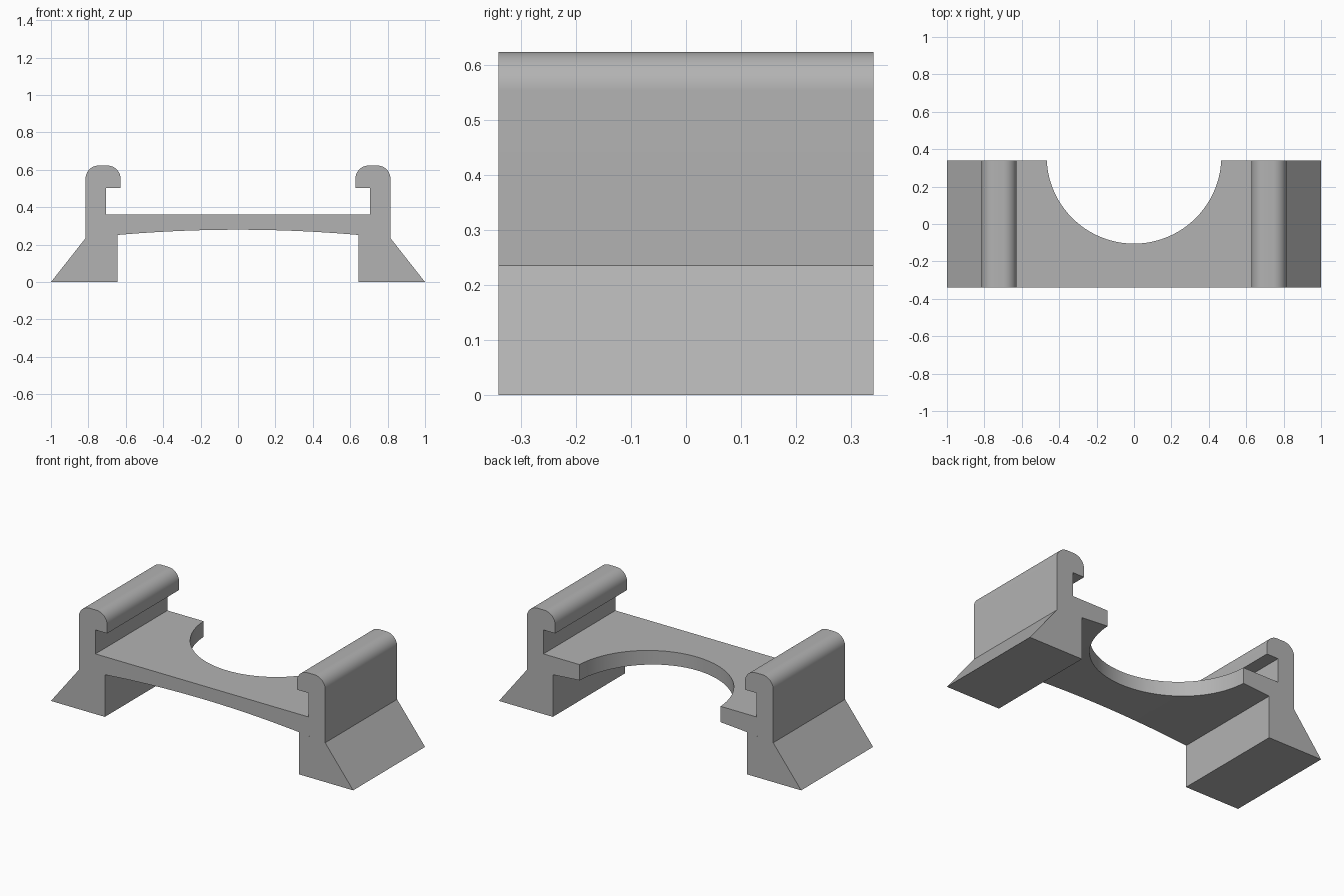
import bpy, bmesh, math

cube = bpy.data.objects.get("Cube")
if cube:
    bpy.data.objects.remove(cube, do_unlink=True)

HALF_DEPTH = 0.34
WALL, LIP, SLOT = 0.815, 0.628, 0.705      # outer wall, lip edge, slot wall (x)
DECK, LIP_Z, TOP = 0.36, 0.503, 0.623      # heights
FOOT_IN = 0.643
ROUND = 0.07

grey = bpy.data.materials.new("plain grey")
colour = (0.45, 0.45, 0.45, 1)
grey.use_nodes = True
grey.diffuse_color = colour
grey.node_tree.nodes["Principled BSDF"].inputs["Base Color"].default_value = colour


def underside(x):
    """Height of the shallow arch below the deck."""
    return 0.28 - 0.045 * (x / WALL) ** 2


def arch(x0, x1, steps):
    xs = [x0 + (x1 - x0) * i / steps for i in range(steps + 1)]
    return [(x, underside(x)) for x in xs]


def corner(cx, cz, start, steps=12):
    """Quarter-circle rounding, turning counterclockwise from start degrees."""
    angles = [math.radians(start + 90 * i / steps) for i in range(steps + 1)]
    return [(cx + ROUND * math.cos(a), cz + ROUND * math.sin(a)) for a in angles]


def mirrored(points):
    return [(-x, z) for x, z in reversed(points)]


def extrude(name, points):
    """Extrude an x-z profile through the full depth."""
    bm = bmesh.new()
    face = bm.faces.new([bm.verts.new((x, -HALF_DEPTH, z)) for x, z in points])
    grown = bmesh.ops.extrude_face_region(bm, geom=[face])["geom"]
    verts = [v for v in grown if isinstance(v, bmesh.types.BMVert)]
    bmesh.ops.translate(bm, verts=verts, vec=(0, 2 * HALF_DEPTH, 0))
    bmesh.ops.recalc_face_normals(bm, faces=bm.faces)
    mesh = bpy.data.meshes.new(name)
    bm.to_mesh(mesh)
    bm.free()
    mesh.materials.append(grey)
    obj = bpy.data.objects.new(name, mesh)
    bpy.context.collection.objects.link(obj)
    return obj


def activate(obj):
    bpy.ops.object.select_all(action="DESELECT")
    obj.select_set(True)
    bpy.context.view_layer.objects.active = obj


# Deck with hooked rails along both sides
rail = (corner(WALL - ROUND, TOP - ROUND, 0)
        + corner(LIP + ROUND, TOP - ROUND, 90)
        + [(LIP, LIP_Z), (SLOT, LIP_Z), (SLOT, DECK)])
deck = extrude("deck_with_rails", arch(-WALL, WALL, 32) + rail + mirrored(rail))

# Round notch in the back of the deck
bpy.ops.mesh.primitive_cylinder_add(vertices=96, radius=0.467, depth=0.8,
                                    location=(0, 0.362, 0.3))
cutter = bpy.context.object
cutter.name = "notch_cutter"
cutter.hide_render = True
cutter.data.materials.append(grey)
notch = deck.modifiers.new("notch", "BOOLEAN")
notch.operation = "DIFFERENCE"
notch.solver = "EXACT"
notch.object = cutter
activate(deck)
bpy.ops.object.modifier_apply(modifier=notch.name)
bpy.data.objects.remove(cutter, do_unlink=True)

# Rounded surfaces smooth, flat faces kept flat
bpy.ops.object.shade_smooth_by_angle(angle=math.radians(30))
normals = deck.modifiers.new("flat_normals", "WEIGHTED_NORMAL")
normals.keep_sharp = True

# Splayed feet
foot = [(FOOT_IN, 0), (1, 0)] + arch(WALL, FOOT_IN, 4)
extrude("left_foot", foot)
extrude("right_foot", mirrored(foot))
